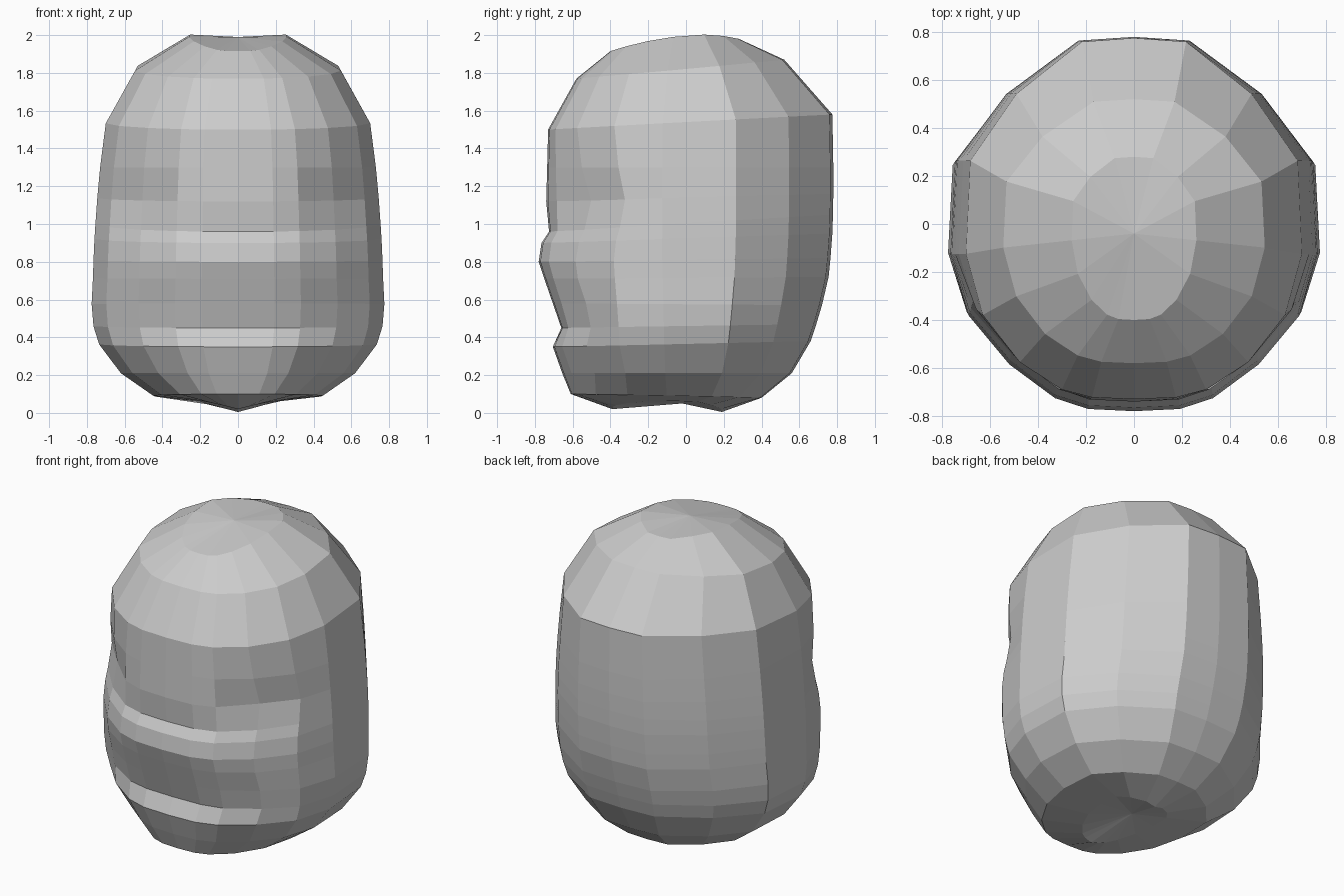
import bpy, bmesh
from math import exp

if "Cube" in bpy.data.objects:
    bpy.data.objects.remove(bpy.data.objects["Cube"])

# half cross-section (front centre -> back centre), as fractions of width / depth
HALF = [(0, -1), (.25, -.99), (.43, -.945), (.68, -.79), (.90, -.52), (1, -.17),
        (.975, .34), (.70, .70), (.31, .98), (0, 1)]
SECTION = HALF + [(-u, v) for u, v in HALF[-2:0:-1]]

# rings: front z, back z, half width, front y, back y, extra y at the front centre (mouth, chin)
RINGS = [
    (.02, .005, .20, -.39, .19, 0),
    (.10, .08, .45, -.60, .40, -.01),
    (.21, .21, .62, -.645, .56, -.01),
    (.35, .38, .735, -.68, .66, -.025),
    (.45, .47, .765, -.69, .69, .03),
    (.58, .57, .775, -.705, .72, 0),
    (.71, .72, .768, -.725, .755, -.025),
    (.80, .82, .765, -.74, .765, -.04),
    (.90, .95, .76, -.74, .775, -.025),
    (.96, 1.05, .755, -.735, .778, .01),
    (1.12, 1.16, .745, -.74, .78, 0),
    (1.30, 1.30, .73, -.735, .78, 0),
    (1.50, 1.58, .70, -.73, .775, 0),
    (1.77, 1.87, .545, -.58, .52, 0),
    (1.915, 1.98, .26, -.40, .28, 0),
]

# sunken areas (eye, cheek, jaw): centre x, centre z, radius x, radius z, depth
DENTS = [(.56, 1.12, .18, .18, .09), (.48, .50, .12, .12, .05), (.42, .22, .16, .10, .03)]


def ring_point(ring, u, v):
    zf, zb, w, yf, yb, extra = ring
    x, y = u * w, v * (yb if v > 0 else -yf)
    z = zf + (zb - zf) * (v + 1) / 2
    if y < -.2:
        y += extra * exp(-(x / .42) ** 4)
        for cx, cz, rx, rz, depth in DENTS:
            y += depth * exp(-((abs(x) - cx) / rx) ** 2 - ((z - cz) / rz) ** 2)
    # underside lifts at the sides, crown is nearly flat
    if zf < .05:
        z += .05 * abs(u)
    if zf > 1.9:
        z += .05 * (1 - v * v)
    return x, y, z


# head: lofted rings closed with fans
bm = bmesh.new()
loops = [[bm.verts.new(ring_point(r, u, v)) for u, v in SECTION] for r in RINGS]
n = len(SECTION)
for a, b in zip(loops, loops[1:]):
    for i in range(n):
        j = (i + 1) % n
        bm.faces.new((a[i], a[j], b[j], b[i]))
for loop, centre in ((loops[0], (0, -.02, .05)), (loops[-1], (0, -.04, 1.99))):
    c = bm.verts.new(centre)
    for i in range(n):
        bm.faces.new((loop[i], loop[(i + 1) % n], c))
bmesh.ops.recalc_face_normals(bm, faces=bm.faces)
mesh = bpy.data.meshes.new("head")
bm.to_mesh(mesh)
bm.free()
bpy.context.collection.objects.link(bpy.data.objects.new("head", mesh))
